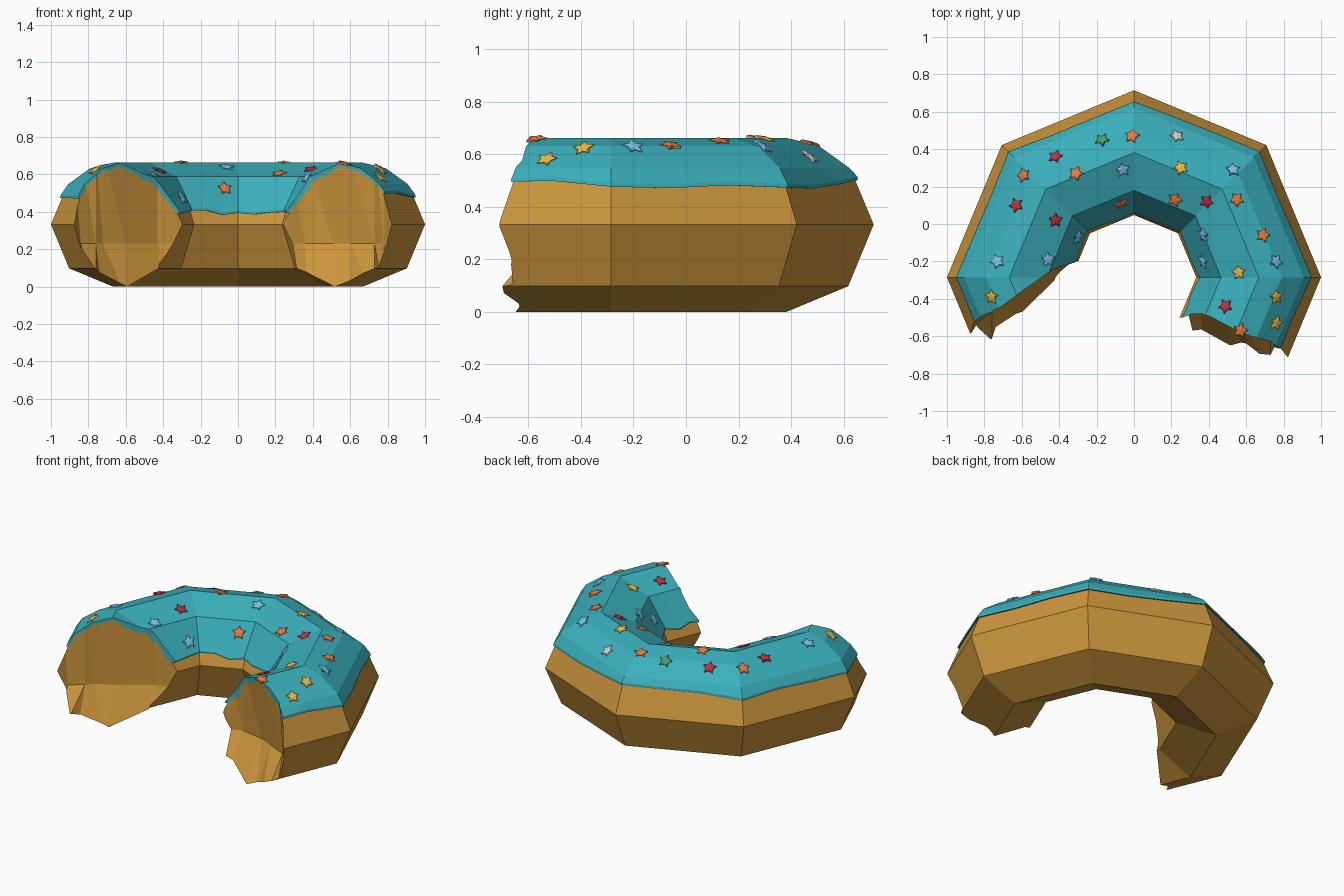
import bpy, bmesh, math, random
from mathutils import Vector, Matrix
from mathutils.bvhtree import BVHTree

if "Cube" in bpy.data.objects:
    bpy.data.objects.remove(bpy.data.objects["Cube"])

random.seed(4)
CY = -0.285  # ring centre in y


def material(name, rgb):
    m = bpy.data.materials.new(name)
    m.diffuse_color = (*rgb, 1)
    m.use_nodes = True
    m.node_tree.nodes["Principled BSDF"].inputs["Base Color"].default_value = m.diffuse_color
    return m


def make(name, verts, faces, mat=None):
    me = bpy.data.meshes.new(name)
    me.from_pydata(verts, [], faces)
    bm = bmesh.new()
    bm.from_mesh(me)
    bmesh.ops.recalc_face_normals(bm, faces=bm.faces)
    bm.to_mesh(me)
    bm.free()
    ob = bpy.data.objects.new(name, me)
    bpy.context.collection.objects.link(ob)
    if mat:
        me.materials.append(mat)
    return ob


def ring(name, profile, steps, mat):
    """Sweep profile(i) -> [(r, z)] round an eight-sided ring."""
    verts, faces = [], []
    n = len(profile(0))
    for i in range(steps):
        a = 2 * math.pi * i / steps
        dev = a % (math.pi / 4) - math.pi / 8
        k = math.cos(math.pi / 8) / math.cos(dev)
        for r, z in profile(i):
            verts.append((r * k * math.cos(a), CY + r * k * math.sin(a), z))
        j = (i + 1) % steps
        for p in range(n):
            q = (p + 1) % n
            faces.append((i * n + p, j * n + p, j * n + q, i * n + q))
    return make(name, verts, faces, mat)


# Dough: eight-sided ring, faceted section flattened under the icing
SECTION = [(1, .333), (.922, .52), (.79, .612), (.667, .645), (.48, .565), (.361, .40),
           (.333, .333), (.431, .098), (.667, 0), (.903, .098)]
dough = ring("dough", lambda i: SECTION, 8, material("dough", (.60, .30, .045)))

# Icing: thin shell over the top with a wavy lower edge
STEPS = 24
outer_z = [random.uniform(.468, .505) for _ in range(STEPS)]
inner_z = [random.uniform(.38, .41) for _ in range(STEPS)]


def icing_profile(i):
    zo, zi = outer_z[i], inner_z[i]
    ro, ri = 1 - (zo - .333) * .41, .333 + (zi - .333) * .41
    return [(ri - .012, zi), (ri - .012, zi + .012), (.465, .588), (.667, .663),
            (.79, .633), (.908, .548), (ro + .007, zo + .014), (ro + .009, zo),
            (ro - .015, zo), (.89, .53), (.667, .635), (.49, .555), (ri + .015, zi)]


icing = ring("icing", icing_profile, STEPS, material("icing", (.042, .43, .50)))
surface = BVHTree.FromObject(icing, bpy.context.evaluated_depsgraph_get())

# Bite: jagged scoop surface, y at top / middle / bottom for each x
BITE = [(-1.1, -.66, -.74, -.80), (-.88, -.53, -.62, -.68), (-.84, -.50, -.53, -.64),
        (-.76, -.47, -.47, -.78), (-.72, -.45, -.43, -.62), (-.60, -.36, -.36, -.50),
        (-.43, -.24, -.24, -.38), (-.30, -.19, -.20, -.30), (-.20, -.17, -.18, -.25),
        (.20, -.50, -.50, -.52), (.26, -.50, -.50, -.51), (.36, -.49, -.46, -.66),
        (.51, -.56, -.49, -.69), (.60, -.60, -.53, -.69), (.73, -.64, -.59, -.83),
        (.78, -.67, -.65, -.75), (.83, -.69, -.72, -.76), (1.1, -.80, -.85, -.90)]
bv, bf = [], []
for x, top, mid, low in BITE:
    bv += [(x, top, .72), (x, mid, .23), (x, low, -.06), (x, -2, -.06), (x, -2, .72)]
for c in range(len(BITE) - 1):
    for p in range(5):
        a, b = c * 5 + p, c * 5 + (p + 1) % 5
        bf += [(a, b, b + 5), (a, b + 5, a + 5)]
bf += [tuple(range(5)), tuple(range(len(bv) - 5, len(bv)))]
bite = make("bite_cutter", bv, bf)
bite.hide_render = True

for ob in (dough, icing):
    m = ob.modifiers.new("bite", 'BOOLEAN')
    m.operation, m.solver, m.object = 'DIFFERENCE', 'EXACT', bite
    bpy.context.view_layer.objects.active = ob
    bpy.ops.object.modifier_apply(modifier=m.name)
bpy.data.objects.remove(bite)

# Star sprinkles, grouped by colour, dropped onto the icing
STARS = {
    "orange": ((.82, .20, .05), [(-.59, .26), (-.01, .47), (-.31, .27), (-.07, .11), (.22, .13),
                                 (.55, .13), (.69, -.06), (.57, -.57)]),
    "red": ((.50, .03, .05), [(-.42, .36), (-.63, .10), (-.42, .02), (.39, .12), (.49, -.44)]),
    "yellow": ((.85, .50, .06), [(.25, .30), (-.76, -.39), (.56, -.26), (.76, -.39), (.76, -.53)]),
    "blue": ((.20, .56, .80), [(-.06, .29), (-.73, -.20), (-.46, -.19), (-.30, -.07), (.53, .29),
                               (.37, -.06), (.37, -.20), (.76, -.20)]),
    "green": ((.07, .33, .13), [(-.17, .45)]),
    "silver": ((.62, .62, .62), [(.23, .47)]),
}


def star(at, normal):
    """Puffy five-pointed star lying on the surface."""
    mat = (Matrix.Translation(at) @ normal.to_track_quat('Z', 'Y').to_matrix().to_4x4()
           @ Matrix.Rotation(math.pi / 2 + random.uniform(-.25, .25), 4, 'Z'))
    verts = []
    for scale, z in ((1, -.006), (1, .004), (.7, .009)):
        for i in range(10):
            r = scale * (.023 if i % 2 else .042)
            a = math.pi * i / 5
            verts.append(mat @ Vector((r * math.cos(a), r * math.sin(a), z)))
    verts.append(mat @ Vector((0, 0, .011)))
    faces = [tuple(range(10))]
    for i in range(10):
        j = (i + 1) % 10
        faces += [(i, j, j + 10, i + 10), (i + 10, j + 10, j + 20, i + 20), (i + 20, j + 20, 30)]
    return verts, faces


for colour, (rgb, spots) in STARS.items():
    verts, faces = [], []
    for x, y in spots:
        hit, normal, _, _ = surface.ray_cast(Vector((x, y, 2)), Vector((0, 0, -1)))
        if hit is None:
            continue
        v, f = star(hit, normal if normal.z > 0 else -normal)
        faces += [tuple(i + len(verts) for i in face) for face in f]
        verts += v
    make(colour + "_stars", verts, faces, material(colour, rgb))
